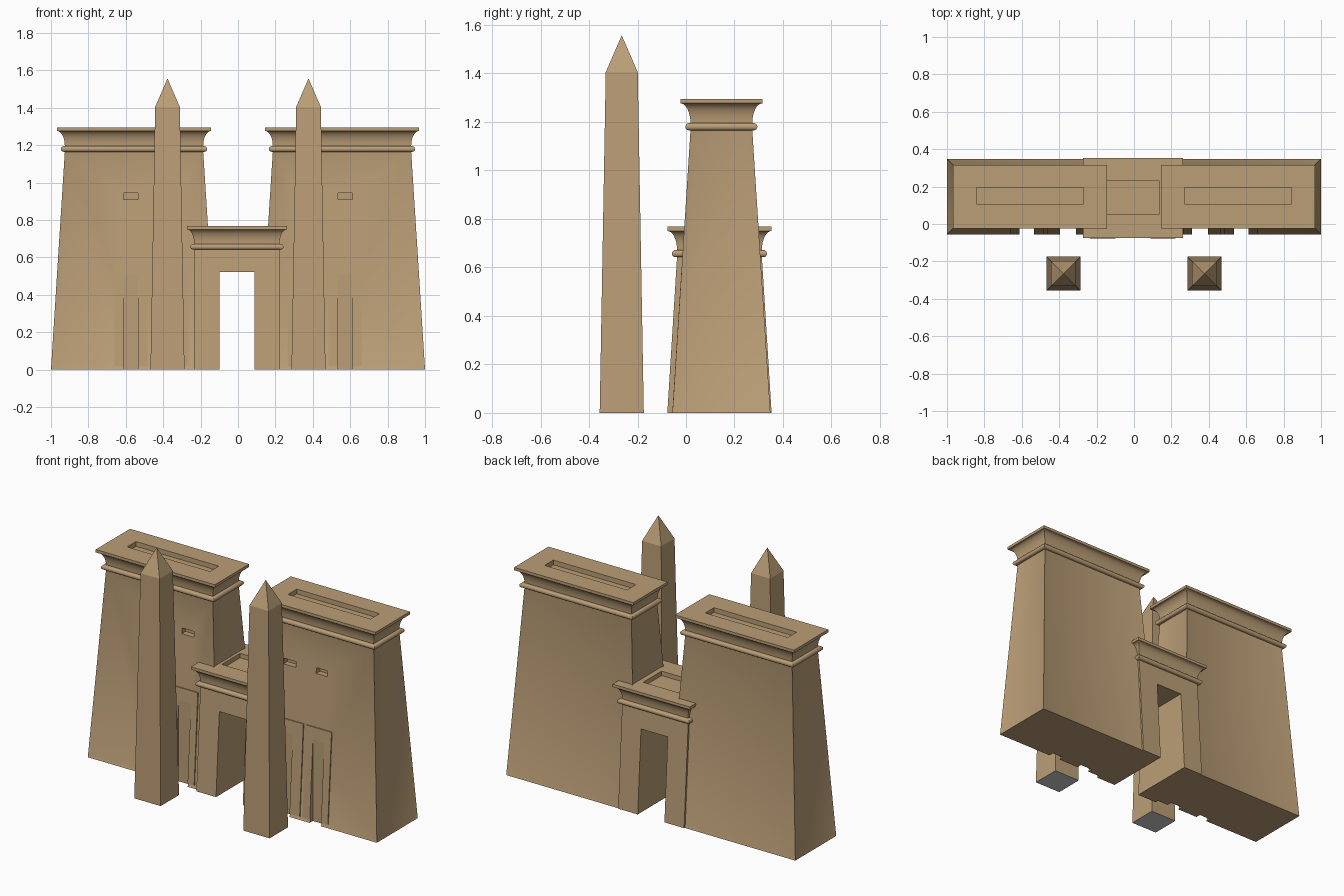
import bpy, bmesh, math

if "Cube" in bpy.data.objects:
    bpy.data.objects.remove(bpy.data.objects["Cube"])


def material(name, rgb):
    m = bpy.data.materials.new(name)
    m.diffuse_color = (*rgb, 1)
    m.use_nodes = True
    m.node_tree.nodes["Principled BSDF"].inputs["Base Color"].default_value = m.diffuse_color
    return m


STONE = material("sandstone", (0.50, 0.345, 0.185))
GREY = material("grey_underside", (0.6, 0.6, 0.62))


def finish(name, bm):
    bmesh.ops.recalc_face_normals(bm, faces=bm.faces)
    me = bpy.data.meshes.new(name)
    bm.to_mesh(me)
    bm.free()
    ob = bpy.data.objects.new(name, me)
    bpy.context.collection.objects.link(ob)
    me.materials.append(STONE)
    return ob


def loft(name, cx, cy, rings, panels=False):
    """Stack of rectangles (half x, half y, z); optional sunk panels on the first tier."""
    bm = bmesh.new()
    loops = [[bm.verts.new((cx + sx * hx, cy + sy * hy, z))
              for sx, sy in ((-1, -1), (1, -1), (1, 1), (-1, 1))] for hx, hy, z in rings]
    sides = []
    for a, b in zip(loops, loops[1:]):
        for i in range(4):
            j = (i + 1) % 4
            sides.append(bm.faces.new((a[i], a[j], b[j], b[i])))
    bm.faces.new(loops[0][::-1])
    bm.faces.new(loops[-1])
    bm.normal_update()
    if panels:
        bmesh.ops.inset_individual(bm, faces=sides[:4], thickness=0.024, depth=-0.006)
    return finish(name, bm)


def box(name, x, y, z):
    return loft(name, sum(x) / 2, sum(y) / 2,
                [((x[1] - x[0]) / 2, (y[1] - y[0]) / 2, h) for h in z])


def cut(ob, cutters):
    for c in cutters:
        m = ob.modifiers.new("cut", 'BOOLEAN')
        m.operation, m.object, m.solver = 'DIFFERENCE', c, 'EXACT'
        c.hide_render = True
        c.hide_set(True)


def cornice(hx, hy, z, h, flare):
    """Round moulding, hollow flare and flat lip above a wall top."""
    r = 0.015
    out = [(0.006 + r * math.sin(math.pi * i / 8), z + r - r * math.cos(math.pi * i / 8))
           for i in range(9)]
    z0, z1 = z + 2 * r, z + h - 0.018
    out += [(flare * (1 - math.cos(a)), z0 + (z1 - z0) * math.sin(a))
            for a in (math.pi / 2 * i / 8 for i in range(9))]
    out.append((flare, z + h))
    return [(hx + o, hy + o, zz) for o, zz in out]


def smooth(ob):
    bpy.ops.object.select_all(action='DESELECT')
    ob.select_set(True)
    bpy.context.view_layer.objects.active = ob
    bpy.ops.object.shade_smooth_by_angle(angle=math.radians(35))


CY = 0.146
BASE_Y, TOP_Y, TOP_Z = 0.202, 0.1275, 1.165
SLOPE = (BASE_Y - TOP_Y) / TOP_Z


def front(z):
    return CY - BASE_Y + SLOPE * z


for s, side in ((-1, "left"), (1, "right")):
    cx = s * 0.556

    # battered tower with sunk wall panels and crowning cornice
    tower = loft(side + "_tower", cx, CY,
                 [(0.444, BASE_Y, 0), (0.37, TOP_Y, TOP_Z)]
                 + cornice(0.37, TOP_Y, TOP_Z, 0.13, 0.042), panels=True)
    smooth(tower)
    cutters = [box(side + "_roof_cutter", (cx - 0.286, cx + 0.286), (0.108, 0.195), (1.265, 1.4))]

    # two flagpole niches per tower, each with a frame and a window slot above
    for k, (x0, x1, n0, n1) in enumerate(((0.485, 0.66, 0.535, 0.613),
                                          (0.265, 0.465, 0.31, 0.395))):
        frame = loft(f"{side}_niche_frame_{k + 1}", s * (x0 + x1) / 2, 0,
                     [((x1 - x0) / 2, 0.015, 0.02), ((x1 - x0) / 2, 0.015, 0.585)])
        for v in frame.data.vertices:
            v.co.y += front(v.co.z) + 0.0145
        nx = sorted((s * n0, s * n1))
        niche = box(f"{side}_niche_cutter_{k + 1}", nx, (-0.2, -0.024), (-0.1, 0.56))
        slot = box(f"{side}_window_cutter_{k + 1}", nx, (-0.2, 0.045), (0.91, 0.945))
        cut(frame, [niche])
        cutters += [niche, slot]
    cut(tower, cutters)

    # obelisk with pyramid tip
    ob = loft(side + "_obelisk", s * 0.377, -0.265,
              [(0.091, 0.091, 0), (0.066, 0.066, 1.405), (0.0005, 0.0005, 1.556)])
    ob.data.materials.append(GREY)
    for f in ob.data.polygons:
        if f.normal.z < -0.9:
            f.material_index = 1

# central gateway with doorway and roof recess
GX, GY = -0.006, 0.138
gate = loft("gateway", GX, GY,
            [(0.228, 0.215, 0), (0.228, 0.175, 0.642)]
            + cornice(0.228, 0.175, 0.642, 0.126, 0.039))
smooth(gate)
cut(gate, [box("door_cutter", (-0.098, 0.087), (-0.5, 0.6), (-0.1, 0.522)),
           box("gate_roof_cutter", (-0.148, 0.134), (0.05, 0.232), (0.74, 0.9))])
